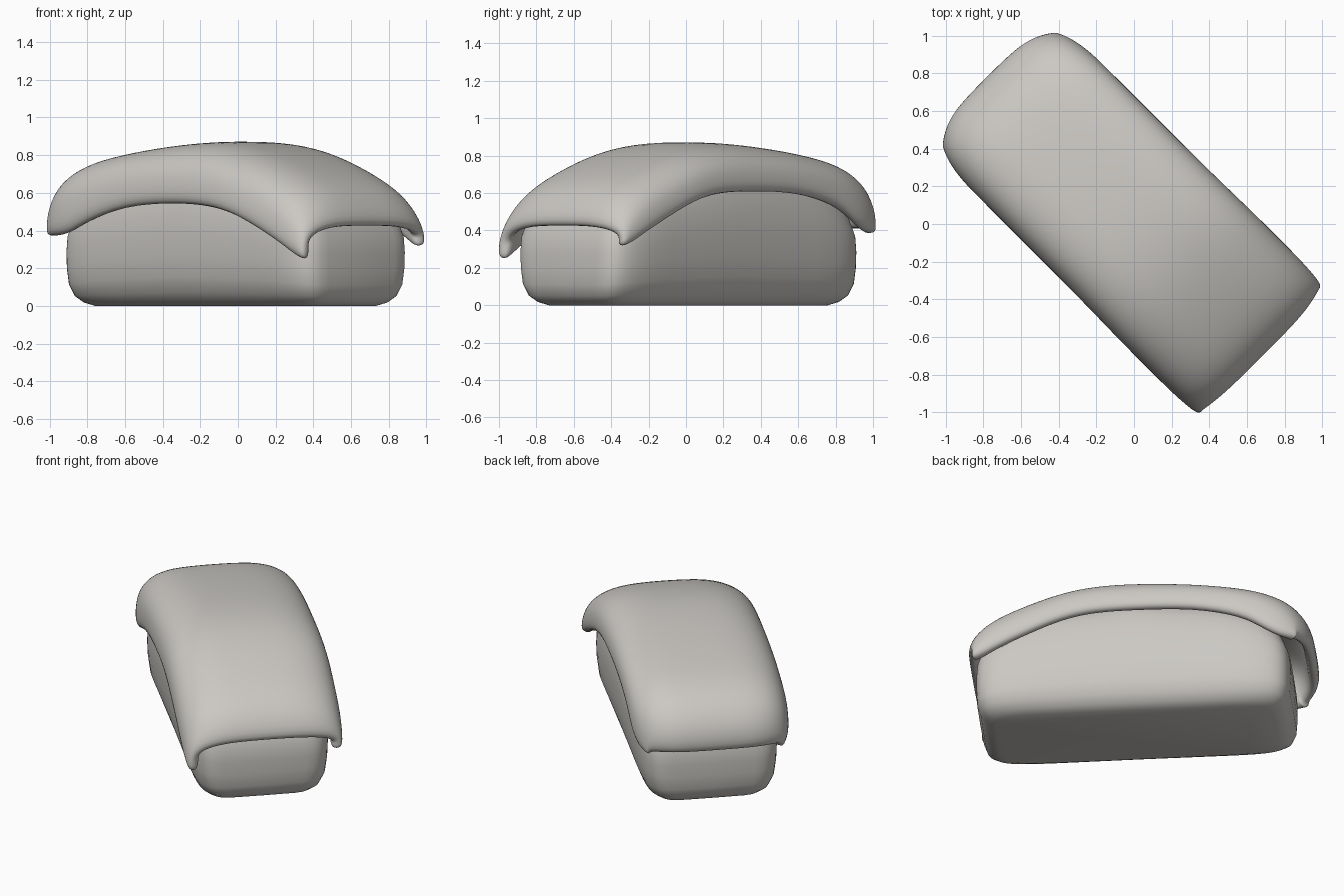
import bpy, bmesh, math

if "Cube" in bpy.data.objects:
    bpy.data.objects.remove(bpy.data.objects["Cube"])

R2 = math.sqrt(2)

mat = bpy.data.materials.new("warm grey")
mat.diffuse_color = (0.60, 0.58, 0.55, 1)
mat.use_nodes = True
mat.node_tree.nodes["Principled BSDF"].inputs["Base Color"].default_value = mat.diffuse_color


def place(u, v, z):
    # u runs along the length, v across; the model lies diagonally
    return ((u + v) / R2, (v - u) / R2, z)


def spow(c, p):
    return math.copysign(abs(c) ** p, c)


def finish(bm, name):
    me = bpy.data.meshes.new(name)
    bm.to_mesh(me)
    bm.free()
    ob = bpy.data.objects.new(name, me)
    bpy.context.collection.objects.link(ob)
    me.materials.append(mat)
    for p in me.polygons:
        p.use_smooth = True
    return ob


def skin(bm, rows, closed):
    n = len(rows[0])
    for a, b in zip(rows, rows[1:]):
        for j in range(n if closed else n - 1):
            k = (j + 1) % n
            bm.faces.new((a[j], b[j], b[k], a[k]))


# Draped slice: stations along u (u, half width, top, left edge, right edge)
STATIONS = [
    (-1.115, .415, .41, .37, .385), (-1.10, .43, .56, .37, .385),
    (-1.00, .465, .69, .37, .39), (-.86, .485, .76, .38, .44),
    (-.70, .487, .80, .44, .53), (-.40, .487, .845, .53, .605),
    (-.05, .487, .877, .545, .61), (.20, .49, .87, .535, .605),
    (.40, .495, .832, .50, .56), (.60, .495, .765, .42, .47),
    (.80, .495, .68, .33, .385), (.93, .485, .585, .26, .325),
    (1.00, .475, .44, .24, .315),
]
bm = bmesh.new()
rows = []
for u, w, top, el, er in STATIONS:
    end = max(0, (abs(u) - .7) / .4)
    p = .65 - .1 * min(1, max(0, -u))     # squarer shoulders at the back
    row = []
    for j in range(17):
        a = math.pi * j / 16
        t = -spow(math.cos(a), p)
        bow = end * (.09 if u < 0 else (-.045 if t < 0 else -.07))
        e = el if t < 0 else er
        z = e + (top - e) * max(0, math.sin(a)) ** p
        row.append(bm.verts.new(place(u + bow * t ** 4, w * t, z)))
    rows.append(row)
skin(bm, rows, False)
topping = finish(bm, "draped_slice")
sol = topping.modifiers.new("thickness", 'SOLIDIFY')
sol.thickness = .075
sol.offset = -1
sub = topping.modifiers.new("round", 'SUBSURF')
sub.levels = sub.render_levels = 2

# Rice block: stacked rings (height fraction, end inset, width scale)
RINGS = [(0, .11, .70), (.03, .06, .80), (.09, .025, .90), (.20, .005, .97),
         (.35, 0, 1), (.50, 0, 1.01), (.64, .005, 1), (.78, .035, .95),
         (.90, .09, .86), (.97, .17, .72), (1, .34, .45)]
bm = bmesh.new()
rows = []
N = 48
for f, inset, s in RINGS:
    row = []
    for j in range(N):
        a = 2 * math.pi * j / N
        u = spow(math.cos(a), .27) * (.95 - inset)
        v = spow(math.sin(a), .27) * .425 * s
        height = .77 - .24 * u * u
        row.append(bm.verts.new(place(u - .018, v, f * height)))
    rows.append(row)
skin(bm, rows, True)
bm.faces.new(rows[0])
bm.faces.new(rows[-1])
bmesh.ops.recalc_face_normals(bm, faces=bm.faces)
rice = finish(bm, "rice_block")
